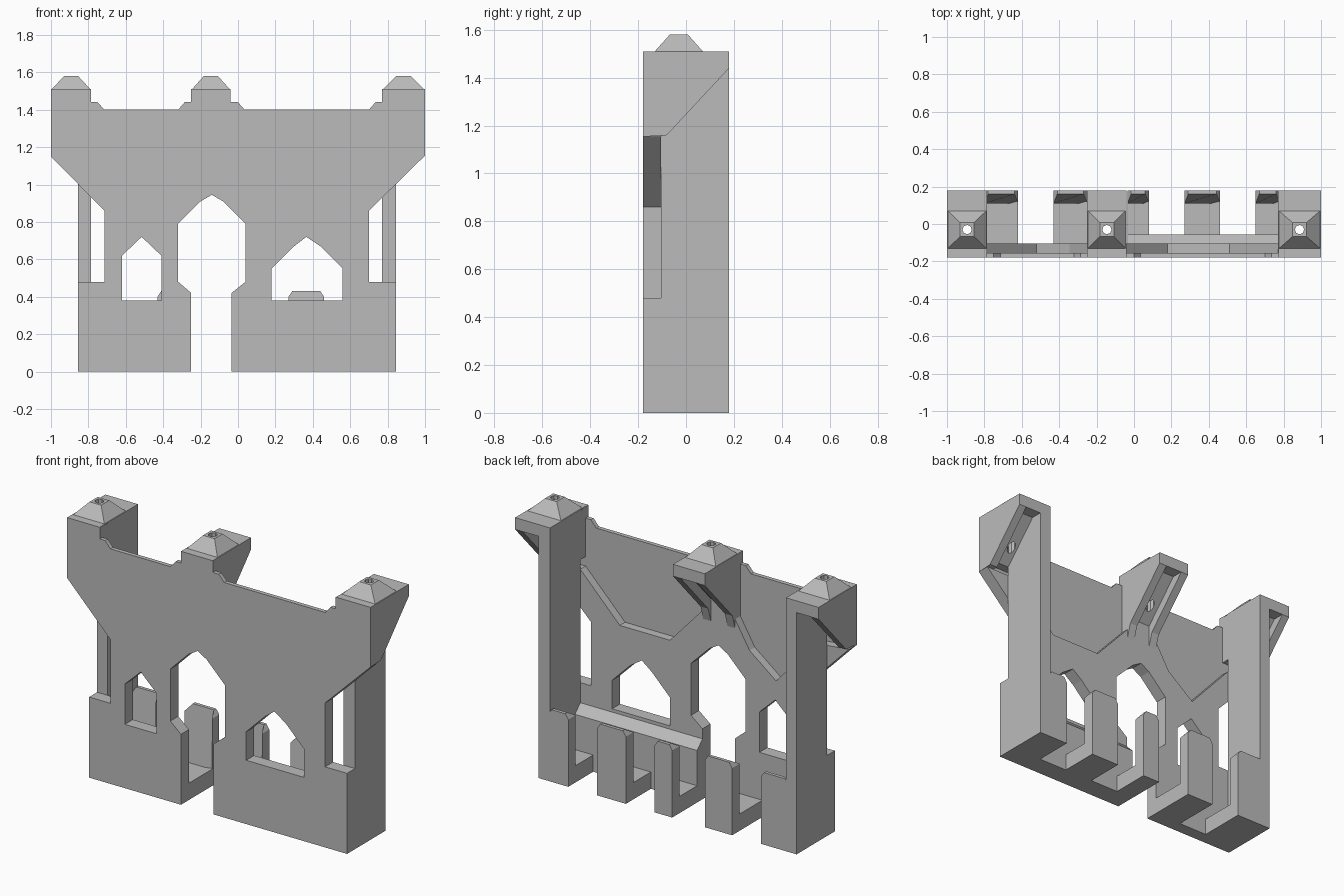
import bpy, bmesh, math
from mathutils import Vector

if "Cube" in bpy.data.objects:
    bpy.data.objects.remove(bpy.data.objects["Cube"], do_unlink=True)

stone = bpy.data.materials.new("grey stone")
stone.use_nodes = True
GREY = (0.5, 0.5, 0.5, 1)
stone.diffuse_color = GREY
stone.node_tree.nodes["Principled BSDF"].inputs["Base Color"].default_value = GREY


def finish(name, bm):
    bmesh.ops.recalc_face_normals(bm, faces=bm.faces)
    mesh = bpy.data.meshes.new(name)
    bm.to_mesh(mesh)
    bm.free()
    mesh.materials.append(stone)
    obj = bpy.data.objects.new(name, mesh)
    bpy.context.collection.objects.link(obj)
    return obj


def prism(name, points, start, end, axis):
    """Extrude a profile along y (points are x, z) or along x (points are y, z)."""
    place = (lambda p: (p[0], start, p[1])) if axis == "y" else (lambda p: (start, p[0], p[1]))
    bm = bmesh.new()
    face = bm.faces.new([bm.verts.new(place(p)) for p in points])
    out = bmesh.ops.extrude_face_region(bm, geom=[face])
    verts = [g for g in out["geom"] if isinstance(g, bmesh.types.BMVert)]
    step = Vector((0, end - start, 0)) if axis == "y" else Vector((end - start, 0, 0))
    bmesh.ops.translate(bm, verts=verts, vec=step)
    return finish(name, bm)


def box(name, x0, x1, y0, y1, z0, z1):
    return prism(name, [(x0, z0), (x1, z0), (x1, z1), (x0, z1)], y0, y1, "y")


def carve(obj, cutter):
    mod = obj.modifiers.new("cut", "BOOLEAN")
    mod.operation = "DIFFERENCE"
    mod.solver = "EXACT"
    mod.object = cutter
    bpy.context.view_layer.objects.active = obj
    bpy.ops.object.modifier_apply(modifier=mod.name)
    bpy.data.objects.remove(cutter, do_unlink=True)


FRONT, SKIN, INNER, BACK = -0.18, -0.155, -0.105, 0.18

# Wall outline below the overhang, from right edge to left edge, with the doorway
lower = [(-1, 1.15), (-0.715, 0.86), (-0.715, 0.48), (-0.855, 0.48), (-0.855, 0),
         (-0.25, 0), (-0.25, 0.42), (-0.32, 0.48), (-0.32, 0.79), (-0.2, 0.91),
         (-0.14, 0.945), (-0.08, 0.91), (0.04, 0.79), (0.04, 0.48), (-0.035, 0.42),
         (-0.035, 0), (0.845, 0), (0.845, 0.48), (0.7, 0.48), (0.7, 0.86), (1, 1.155)]
# Stepped skyline of the thin front panel
skyline = [(1, 1.51), (0.77, 1.51), (0.77, 1.44), (0.735, 1.44), (0.7, 1.4),
           (0.035, 1.4), (0, 1.44), (-0.04, 1.44), (-0.04, 1.51), (-0.25, 1.51),
           (-0.25, 1.44), (-0.285, 1.44), (-0.32, 1.4), (-0.715, 1.4),
           (-0.75, 1.44), (-0.785, 1.44), (-0.785, 1.51), (-1, 1.51)]
# Sloping top of the thick masonry behind it
backing_top = [(0.77, 1.155), (0.51, 0.89), (0.18, 0.89), (-0.04, 1.13),
               (-0.25, 1.13), (-0.345, 0.97), (-0.52, 0.835), (-0.785, 1.13)]
panel = prism("front_panel", lower + skyline, FRONT, SKIN, "y")
backing = prism("wall_backing", lower + backing_top, SKIN - 0.005, INNER, "y")

# Pointed windows
windows = [
    [(-0.62, 0.38), (-0.41, 0.38), (-0.41, 0.62), (-0.515, 0.72), (-0.62, 0.62)],
    [(0.18, 0.38), (0.56, 0.38), (0.56, 0.55), (0.44, 0.67), (0.365, 0.72),
     (0.3, 0.67), (0.18, 0.55)],
]
for wall in (panel, backing):
    for shape in windows:
        carve(wall, prism("window_cutter", shape, -0.3, 0, "y"))

# Sloped ledge behind the wide window
prism("inner_ledge", [(INNER - 0.01, 0), (-0.055, 0), (-0.055, 0.31),
                      (INNER, 0.36), (INNER - 0.01, 0.36)], -0.035, 0.8, "x")

# Floor strips with upright posts at the back
for i, (x0, x1) in enumerate([(-0.8, -0.62), (-0.43, -0.25), (-0.035, 0.08),
                              (0.27, 0.46), (0.65, 0.78)]):
    box(f"floor_strip_{i}", x0, x1, INNER - 0.01, BACK - 0.03, 0, 0.1)
    post = prism(f"back_post_{i}", [(x0, 0), (x1, 0), (x1, 0.4), (x1 - 0.02, 0.43),
                                    (x0 + 0.02, 0.43), (x0, 0.4)], 0.11, BACK, "y")
    for v in post.data.vertices:
        if v.co.z > 0.42 and v.co.y < 0.12:
            v.co.y = 0.16

# Tall corner pillars
box("left_pillar", 0.77, 0.845, INNER, BACK, 0, 1.51)
box("right_pillar", -0.855, -0.785, INNER, BACK, 0, 1.51)

# Turrets: recessed core, slanted ribs and a drilled hip roof
core = [(SKIN - 0.005, 1.1), (SKIN - 0.005, 1.51), (BACK, 1.51), (BACK, 1.44),
        (0.11, 1.44), (INNER, 1.21), (INNER, 1.1)]
rib = [(SKIN - 0.005, 1.06), (SKIN - 0.005, 1.51), (BACK, 1.51), (BACK, 1.44),
       (-0.08, 1.16), (-0.11, 1.06)]
outer_rib = [(SKIN - 0.005, 1.155)] + rib[1:5]
RIB = 0.05


def drill(obj, x):
    bm = bmesh.new()
    bmesh.ops.create_cone(bm, cap_ends=True, segments=8, radius1=0.025, radius2=0.025, depth=1)
    bmesh.ops.translate(bm, verts=bm.verts, vec=(x, -0.03, 1.4))
    carve(obj, finish("drill_cutter", bm))


for side, x0, x1 in (("right", -1, -0.785), ("middle", -0.25, -0.04), ("left", 0.77, 1)):
    mid = (x0 + x1) / 2
    profile = core if side == "middle" else core[1:6] + [(SKIN - 0.005, 1.21)]
    body = prism(f"{side}_turret_core", profile, x0 + 0.002, x1 - 0.002, "x")
    drill(body, mid)
    if side != "left":
        prism(f"{side}_turret_rib_a", rib if side == "middle" else outer_rib, x0, x0 + RIB, "x")
    if side != "right":
        prism(f"{side}_turret_rib_b", rib if side == "middle" else outer_rib, x1 - RIB, x1, "x")

    # Hip roof
    roof = box(f"{side}_turret_roof", x0, x1, -0.135, 0.075, 1.505, 1.58)
    for v in roof.data.vertices:
        if v.co.z > 1.55:
            v.co.x = mid + math.copysign(0.038, v.co.x - mid)
            v.co.y = -0.03 + math.copysign(0.038, v.co.y + 0.03)
    drill(roof, mid)
